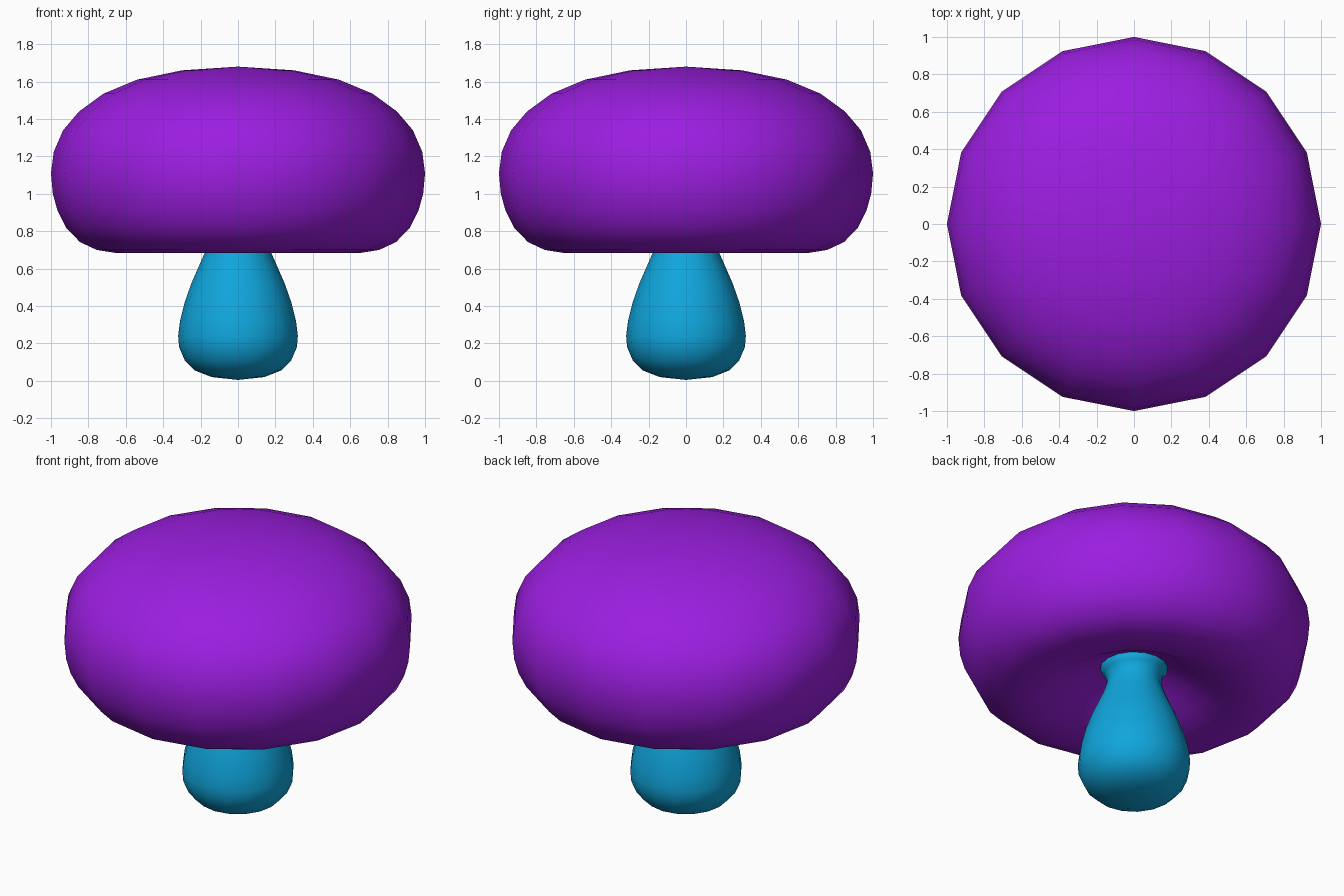
import bpy, bmesh, math

if "Cube" in bpy.data.objects:
    bpy.data.objects.remove(bpy.data.objects["Cube"])

SIDES = 16


def lathe(name, profile, color):
    """Revolve an (r, z) profile, listed bottom axis to top axis, about z."""
    bm = bmesh.new()
    rings = []
    for r, z in profile:
        if r == 0:
            rings.append([bm.verts.new((0, 0, z))] * SIDES)
        else:
            rings.append([bm.verts.new((r * math.cos(i * math.tau / SIDES),
                                        r * math.sin(i * math.tau / SIDES), z))
                          for i in range(SIDES)])
    for a, b in zip(rings, rings[1:]):
        for i in range(SIDES):
            j = (i + 1) % SIDES
            corners = list(dict.fromkeys([a[i], a[j], b[j], b[i]]))
            bm.faces.new(corners).smooth = True
    bmesh.ops.recalc_face_normals(bm, faces=bm.faces)
    mesh = bpy.data.meshes.new(name)
    bm.to_mesh(mesh)
    bm.free()
    mat = bpy.data.materials.new(name + "_color")
    mat.diffuse_color = color
    mat.use_nodes = True
    mat.node_tree.nodes["Principled BSDF"].inputs["Base Color"].default_value = mat.diffuse_color
    mesh.materials.append(mat)
    obj = bpy.data.objects.new(name, mesh)
    bpy.context.collection.objects.link(obj)
    return obj


# Domed cap with a hollowed underside
lathe("cap", [
    (0, 0.89), (0.10, 0.885), (0.21, 0.855), (0.32, 0.795), (0.42, 0.74),
    (0.53, 0.70), (0.65, 0.683), (0.755, 0.70), (0.845, 0.742),
    (0.92, 0.82), (0.965, 0.91), (0.99, 1.0), (1.0, 1.11),
    (0.985, 1.225), (0.935, 1.34), (0.85, 1.44), (0.72, 1.535),
    (0.54, 1.61), (0.30, 1.66), (0, 1.68)],
    (0.33, 0.013, 0.75, 1))

# Bulbous stem, necked and flared where it meets the cap
lathe("stem", [
    (0, 0.005), (0.14, 0.02), (0.23, 0.055), (0.285, 0.11), (0.315, 0.18),
    (0.32, 0.24), (0.31, 0.32), (0.285, 0.42), (0.25, 0.52), (0.215, 0.60),
    (0.18, 0.68), (0.157, 0.75), (0.155, 0.79), (0.17, 0.83),
    (0.20, 0.87), (0.12, 0.90), (0, 0.90)],
    (0.005, 0.38, 0.72, 1))
